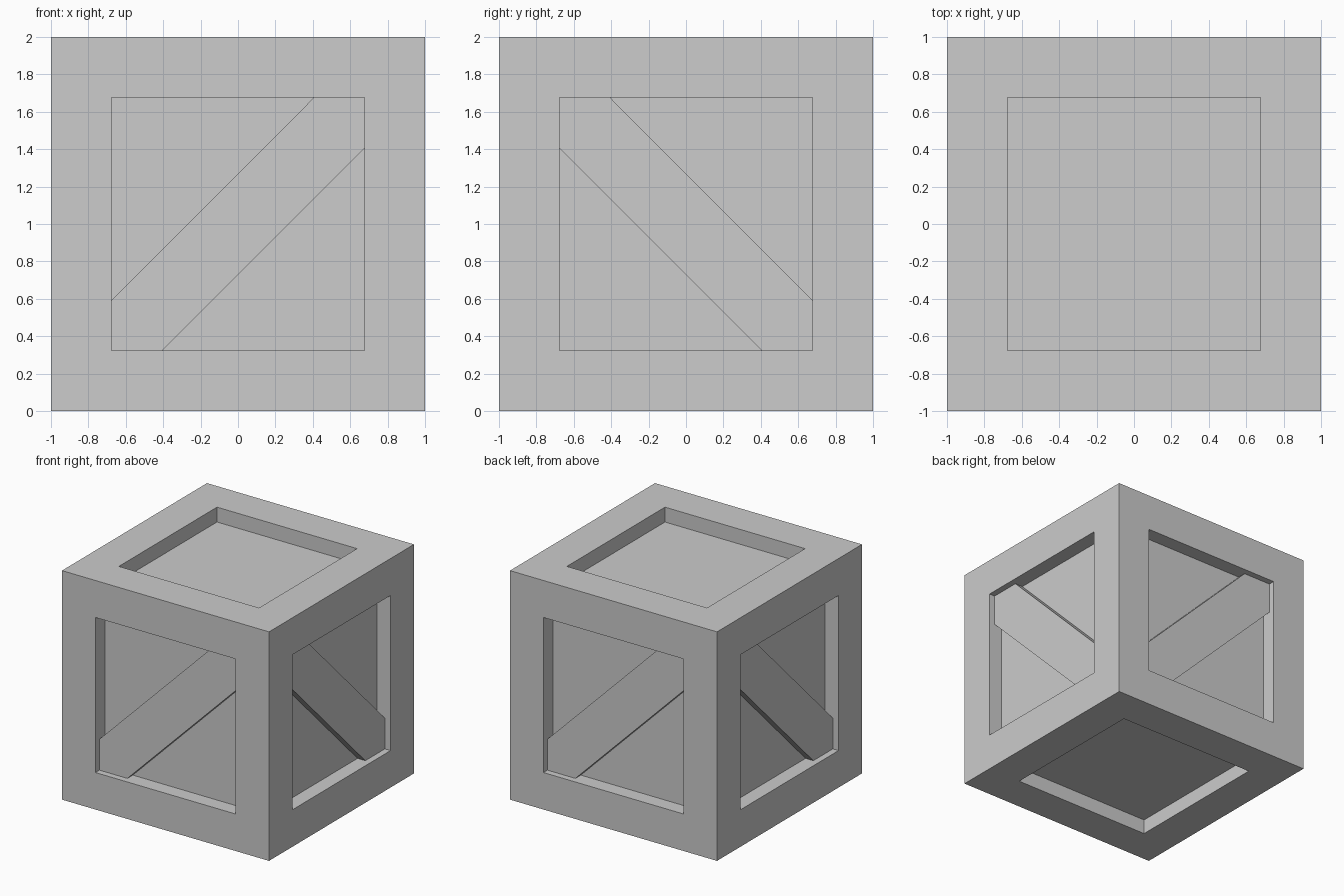
import bpy
import bmesh
from math import pi
from mathutils import Matrix, Vector

if "Cube" in bpy.data.objects:
    bpy.data.objects.remove(bpy.data.objects["Cube"], do_unlink=True)

OPENING = 0.677      # half width of each panel opening
PANEL_DEPTH = 0.13   # how far panels sit behind the frame
BRACE_DEPTH = 0.055  # how far braces sit behind the frame
BRACE_HALF = 0.27    # half height of a brace, measured vertically
GREY = (0.604, 0.604, 0.604, 1)

grey = bpy.data.materials.new("plain_grey")
grey.use_nodes = True
grey.diffuse_color = GREY
grey.node_tree.nodes["Principled BSDF"].inputs["Base Color"].default_value = GREY


def add_object(name, bm):
    bmesh.ops.recalc_face_normals(bm, faces=bm.faces)
    mesh = bpy.data.meshes.new(name)
    bm.to_mesh(mesh)
    bm.free()
    mesh.materials.append(grey)
    obj = bpy.data.objects.new(name, mesh)
    obj.location.z = 1
    bpy.context.collection.objects.link(obj)


# Crate: a cube with a sunken panel in each of its six sides
bm = bmesh.new()
bmesh.ops.create_cube(bm, size=2)
panels = list(bm.faces)
bmesh.ops.inset_individual(bm, faces=panels, thickness=1 - OPENING, use_even_offset=True)
# A second, zero-width inset makes the recess walls as the panel is pushed in
bmesh.ops.inset_individual(bm, faces=panels, thickness=0, depth=-PANEL_DEPTH)
add_object("crate_frame", bm)


# Brace: a diagonal plank whose ends are trimmed to the opening
def add_brace(name, angle, rising):
    o, e = OPENING, OPENING - BRACE_HALF
    outline = [(-o, -o), (-e, -o), (o, e), (o, o), (e, o), (-o, -e)]
    bm = bmesh.new()
    face = bm.faces.new([bm.verts.new((x * rising, -1 + PANEL_DEPTH, z)) for x, z in outline])
    top = bmesh.ops.extrude_face_region(bm, geom=[face])["geom"]
    bmesh.ops.translate(bm, verts=[v for v in top if isinstance(v, bmesh.types.BMVert)],
                        vec=Vector((0, BRACE_DEPTH - PANEL_DEPTH, 0)))
    bmesh.ops.rotate(bm, verts=bm.verts, matrix=Matrix.Rotation(angle, 3, "Z"))
    add_object(name, bm)


# Braces rise on the front and back, and fall on the two sides
for i, side in enumerate(("front", "left", "back", "right")):
    add_brace(side + "_brace", i * pi / 2, 1 if i % 2 == 0 else -1)
